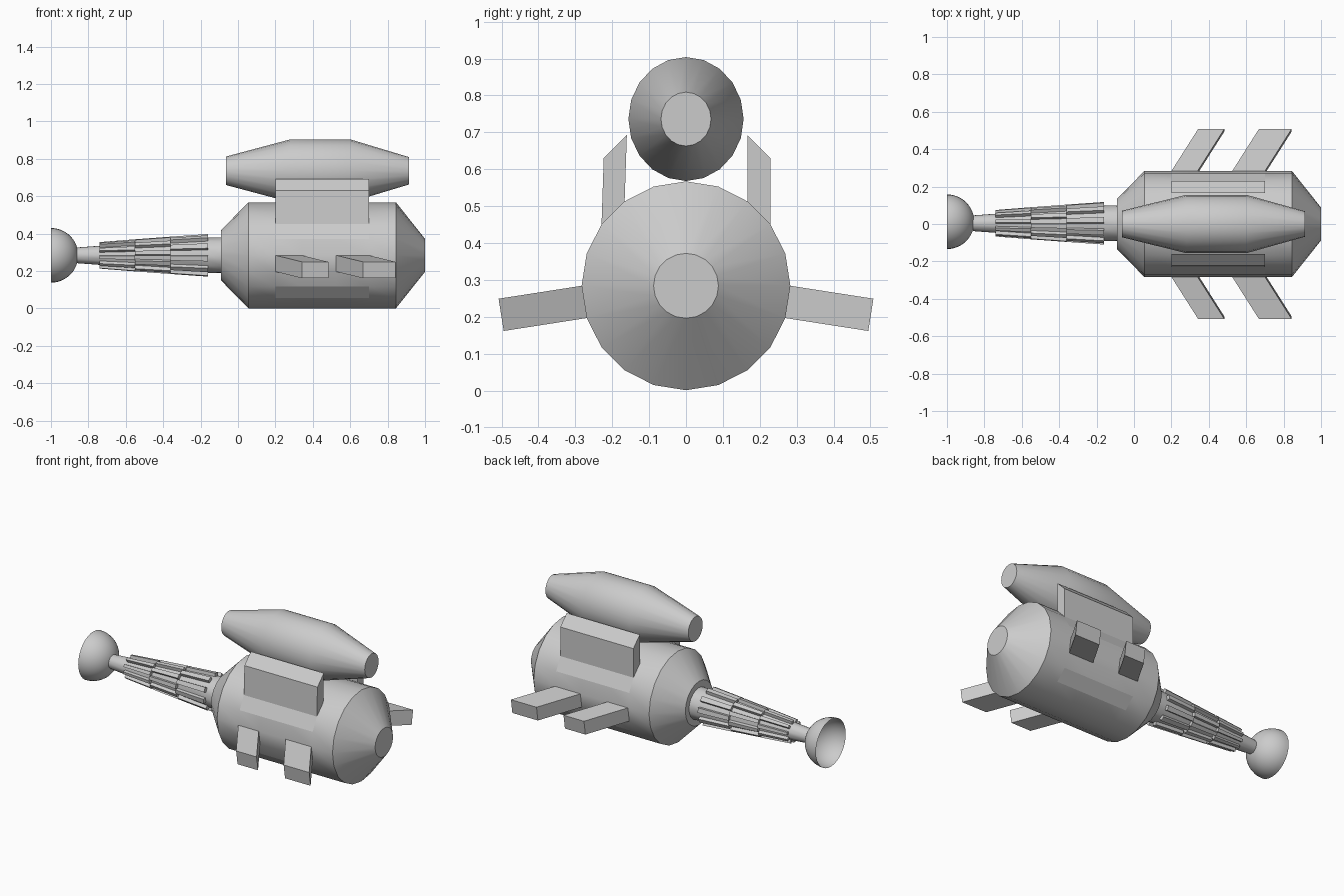
import bpy, bmesh
from math import sin, cos, pi, radians
from mathutils import Vector

if "Cube" in bpy.data.objects:
    bpy.data.objects.remove(bpy.data.objects["Cube"])

AXIS_Z = 0.284


def lathe(profile, sides=20, cz=AXIS_Z, cy=0.0, y_scale=1.0, caps=True):
    """Spin (x, radius) points around the x axis; faces are keyed by (ring, side)."""
    bm = bmesh.new()
    rings = [[bm.verts.new((x, cy + y_scale * r * cos(2 * pi * j / sides),
                            cz + r * sin(2 * pi * j / sides)))
              for j in range(sides)] for x, r in profile]
    faces = {}
    for i in range(len(rings) - 1):
        a, b = rings[i], rings[i + 1]
        for j in range(sides):
            k = (j + 1) % sides
            faces[i, j] = bm.faces.new((a[j], a[k], b[k], b[j]))
    if caps:
        bm.faces.new(rings[0])
        bm.faces.new(rings[-1])
    bmesh.ops.recalc_face_normals(bm, faces=bm.faces)
    return bm, faces


def push(bm, region, vec):
    """Extrude a patch of faces along a vector."""
    out = bmesh.ops.extrude_face_region(bm, geom=region)
    for v in out["geom"]:
        if isinstance(v, bmesh.types.BMVert):
            v.co += vec


def finish(bm, name, recalc=True):
    if recalc:
        bmesh.ops.recalc_face_normals(bm, faces=bm.faces)
    mesh = bpy.data.meshes.new(name)
    bm.to_mesh(mesh)
    bm.free()
    ob = bpy.data.objects.new(name, mesh)
    bpy.context.collection.objects.link(ob)
    bpy.ops.object.select_all(action='DESELECT')
    ob.select_set(True)
    bpy.context.view_layer.objects.active = ob
    bpy.ops.object.shade_smooth_by_angle(angle=radians(30))
    return ob


# Main hull, with side plates, fins and recessed slots drawn from its facets
R = 0.283
bm, f = lathe([(-0.09, 0.135), (0.055, R), (0.2, R), (0.34, R), (0.525, R),
               (0.7, R), (0.845, R), (1.0, 0.088)])
for side in (1, -1):
    def facet(j):
        return j % 20 if side == 1 else (9 - j) % 20

    def strip(j):
        return [f[i, facet(j)] for i in (2, 3, 4)]

    # upright plate beside the upper tank
    push(bm, strip(2), Vector((0, 0 if side == 1 else 0.006, 0.18)))
    # upper and lower slots
    for j in (1, -3):
        ang = radians(18 * j + 9)
        push(bm, strip(j), Vector((0, -side * cos(ang), -sin(ang))) * 0.055)
    # swept fins
    for i in (2, 4):
        push(bm, [f[i, facet(-1)]], Vector((0.143, side * 0.225, -0.035)))
finish(bm, "hull")

# Upper tank
bm, f = lathe([(-0.065, 0.076), (0.28, 0.168), (0.6, 0.168), (0.915, 0.073)],
              cz=0.736, y_scale=0.93)
finish(bm, "upper_tank")

# Tapered neck with staggered raised ribs
bm, f = lathe([(-0.86, 0.042), (-0.74, 0.051), (-0.55, 0.066), (-0.36, 0.08),
               (-0.16, 0.094), (-0.08, 0.096)], cy=0.004)
ribs = [f[i, j] for i in (1, 2, 3) for j in range(20) if (i + j) % 2]
for face in ribs:
    n = face.normal.copy()
    out = bmesh.ops.extrude_discrete_faces(bm, faces=[face])
    for v in out["faces"][0].verts:
        v.co += n * 0.02
finish(bm, "ribbed_neck")

# Open hemispherical dish at the tip
D = 0.146
bm, f = lathe([(-1 + D * sin(pi / 2 * t / 12), max(D * cos(pi / 2 * t / 12), 1e-6))
               for t in range(13)], sides=32, cy=0.012, caps=False)
bmesh.ops.remove_doubles(bm, verts=bm.verts, dist=1e-4)
finish(bm, "dish")
